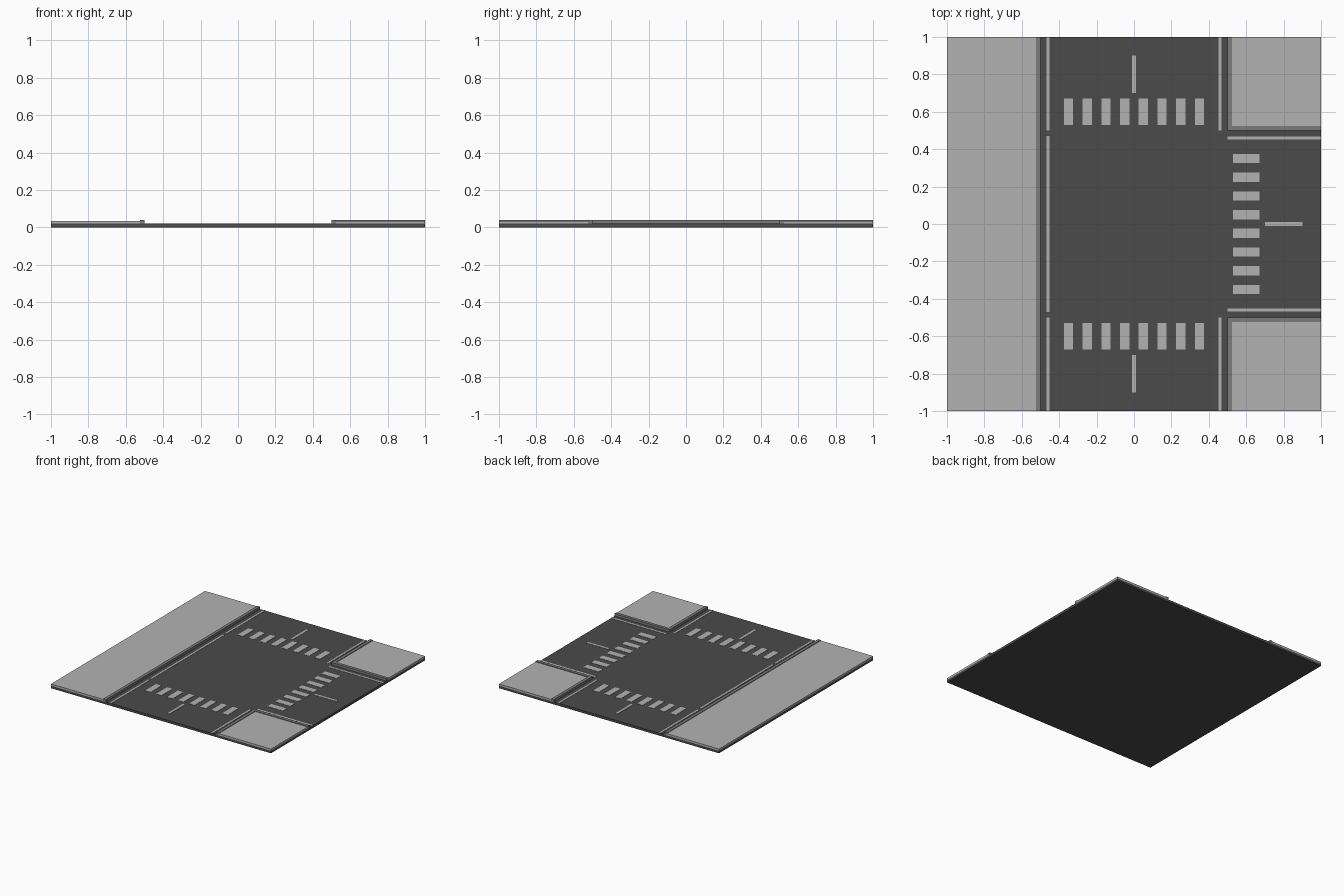
import bpy

if "Cube" in bpy.data.objects:
    bpy.data.objects.remove(bpy.data.objects["Cube"])

ROAD, PAINT, WALK, CURB = 0.02, 0.022, 0.035, 0.04   # top heights


def material(name, v):
    m = bpy.data.materials.new(name)
    m.diffuse_color = (v, v, v, 1)
    m.use_nodes = True
    m.node_tree.nodes["Principled BSDF"].inputs["Base Color"].default_value = m.diffuse_color
    return m


asphalt = material("asphalt", 0.07)
paint = material("paint", 0.45)
concrete = material("concrete", 0.45)
stone = material("curb_stone", 0.2)


def slab(name, x0, x1, y0, y1, z0, z1, mat):
    bpy.ops.mesh.primitive_cube_add(size=1, location=((x0 + x1) / 2, (y0 + y1) / 2, (z0 + z1) / 2))
    ob = bpy.context.object
    ob.name = name
    ob.scale = (x1 - x0, y1 - y0, z1 - z0)
    bpy.ops.object.transform_apply(location=False, rotation=False, scale=True)
    ob.data.materials.append(mat)
    return ob


def mark(name, cx, cy, w, d):
    slab(name, cx - w / 2, cx + w / 2, cy - d / 2, cy + d / 2, ROAD, PAINT, paint)


# Road base
slab("road_base", -1, 1, -1, 1, 0, ROAD, asphalt)

# Long straight pavement and its curb
slab("long_pavement", -1, -0.525, -1, 1, ROAD, WALK, concrete)
slab("long_curb", -0.525, -0.5, -1, 1, ROAD, CURB, stone)

# Corner pavements with curbs on their two road sides
for s in (-1, 1):
    def span(a, b):
        return sorted((s * a, s * b))
    slab("corner_pavement", 0.525, 1, *span(0.525, 1), ROAD, WALK, concrete)
    slab("corner_curb_main", 0.5, 0.525, *span(0.525, 1), ROAD, CURB, stone)
    slab("corner_curb_side", 0.5, 1, *span(0.5, 0.525), ROAD, CURB, stone)

# Edge lines
mark("edge_line_middle", -0.46, 0, 0.016, 0.94)
for s in (-1, 1):
    for x in (-0.46, 0.46):
        mark("edge_line_main", x, s * 0.75, 0.016, 0.5)
    mark("edge_line_side", 0.75, s * 0.46, 0.5, 0.016)

# Centre dashes
for s in (-1, 1):
    mark("centre_dash_main", 0, s * 0.8, 0.02, 0.2)
mark("centre_dash_side", 0.8, 0, 0.2, 0.02)

# Zebra crossings
for i in range(8):
    p = -0.35 + 0.1 * i
    for s in (-1, 1):
        mark("crossing_stripe_main", p, s * 0.6, 0.05, 0.14)
    mark("crossing_stripe_side", 0.6, p, 0.14, 0.05)
